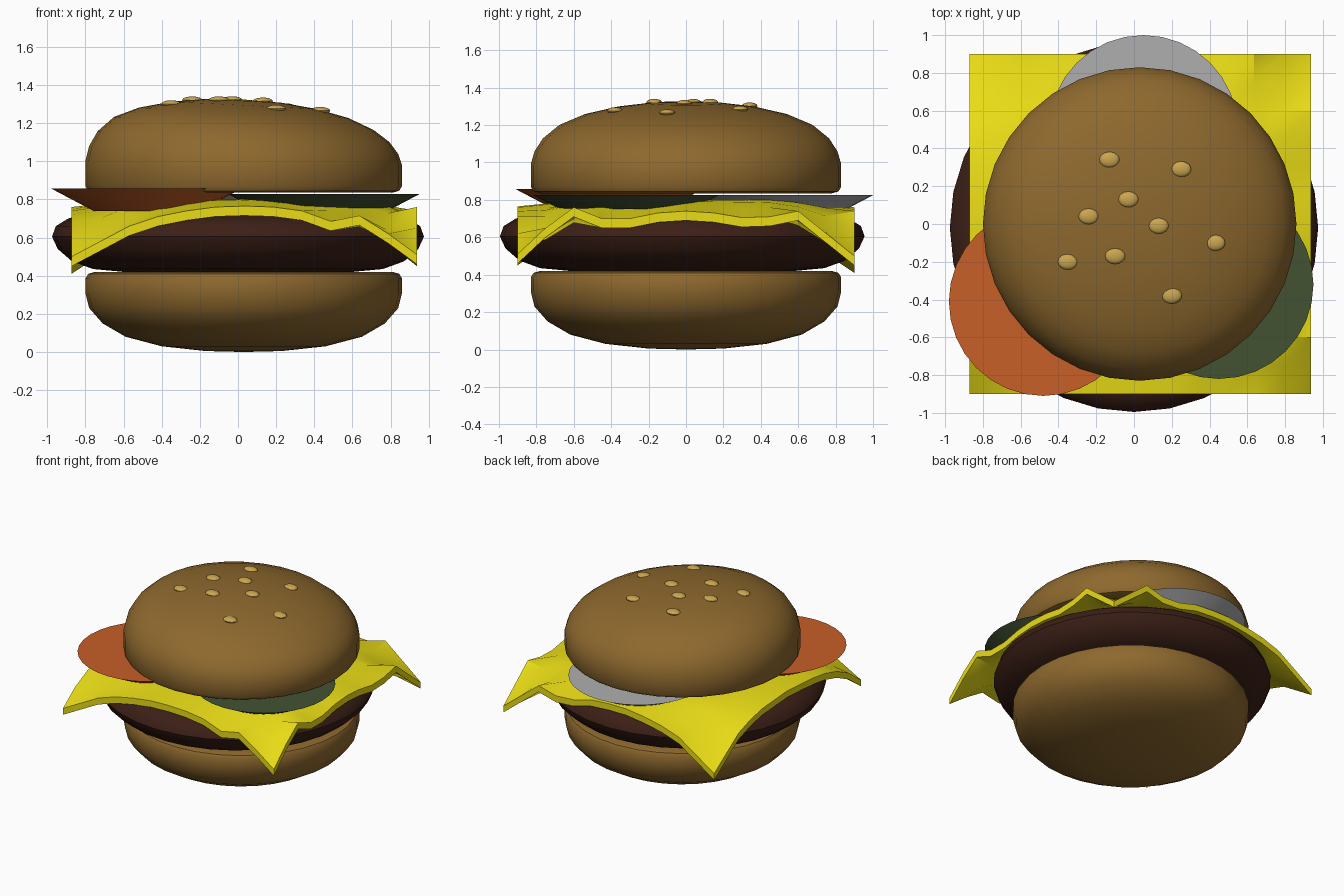
import bpy, bmesh, math
from mathutils import Vector
from mathutils.bvhtree import BVHTree

if "Cube" in bpy.data.objects:
    bpy.data.objects.remove(bpy.data.objects["Cube"])


def material(name, rgb):
    m = bpy.data.materials.new(name)
    m.diffuse_color = (*rgb, 1)
    m.use_nodes = True
    m.node_tree.nodes["Principled BSDF"].inputs["Base Color"].default_value = m.diffuse_color
    return m


BUN = material("bread", (0.27, 0.14, 0.027))
MEAT = material("meat", (0.045, 0.014, 0.008))
YELLOW = material("cheese", (0.82, 0.72, 0.008))
ORANGE = material("tomato", (0.58, 0.115, 0.021))
GREEN = material("pickle", (0.056, 0.085, 0.032))
GREY = material("onion", (0.43, 0.43, 0.43))
SEED = material("seed", (0.6, 0.38, 0.08))


def finish(name, bm, mat, angle=40):
    bmesh.ops.recalc_face_normals(bm, faces=bm.faces)
    me = bpy.data.meshes.new(name)
    bm.to_mesh(me)
    bm.free()
    ob = bpy.data.objects.new(name, me)
    bpy.context.collection.objects.link(ob)
    me.materials.append(mat)
    bpy.ops.object.select_all(action='DESELECT')
    ob.select_set(True)
    bpy.context.view_layer.objects.active = ob
    bpy.ops.object.shade_smooth_by_angle(angle=math.radians(angle))
    return ob


def lathe(profile, cx, cy, sides=32):
    """Spin a (radius, z) profile about a vertical axis."""
    bm = bmesh.new()
    vs = [bm.verts.new((r, 0, z)) for r, z in profile]
    es = [bm.edges.new(p) for p in zip(vs, vs[1:])]
    bmesh.ops.spin(bm, geom=vs + es, cent=(0, 0, 0), axis=(0, 0, 1),
                   angle=math.tau, steps=sides, use_duplicate=False)
    bmesh.ops.remove_doubles(bm, verts=bm.verts, dist=1e-4)
    bmesh.ops.translate(bm, verts=bm.verts, vec=(cx, cy, 0))
    return bm


# bottom bun
finish("bottom_bun", lathe([(0, 0), (0.2, 0.005), (0.43, 0.03), (0.62, 0.08),
       (0.74, 0.15), (0.81, 0.23), (0.83, 0.31), (0.83, 0.385), (0.815, 0.41),
       (0.78, 0.42), (0, 0.42)], 0.03, 0), BUN)

# patty
finish("patty", lathe([(0, 0.42), (0.6, 0.42), (0.76, 0.435), (0.87, 0.475),
       (0.945, 0.54), (0.975, 0.605), (0.955, 0.66), (0.89, 0.70), (0.78, 0.73),
       (0, 0.735)], 0, -0.02), MEAT)

# cheese slice: heights of its underside along the four edges
FRONT = [.45, .53, .61, .66, .69, .71, .715, .71, .69, .635, .665, .57, .46]
RIGHT = [.46, .60, .71, .65, .65, .68, .69, .68, .655, .66, .69, .57, .45]
BACK = [.41, .51, .61, .66, .69, .71, .71, .70, .66, .65, .69, .57, .45]
LEFT = [.45, .56, .63, .67, .69, .70, .71, .70, .69, .66, .61, .51, .41]


def sample(row, t):
    f = (t + 1) * 6
    i = max(0, min(11, int(f)))
    return row[i] + (row[i + 1] - row[i]) * (f - i)


def drape(u, v):
    s = max(abs(u), abs(v))
    w = max(0, (s - 0.62) / 0.38)
    if w == 0:
        return 0.75
    if abs(u) > abs(v):
        edge = sample(RIGHT if u > 0 else LEFT, v / s)
    else:
        edge = sample(BACK if v > 0 else FRONT, u / s)
    return 0.75 + (edge - 0.75) * w


bm = bmesh.new()
bmesh.ops.create_grid(bm, x_segments=12, y_segments=12, size=1)
for v in bm.verts:
    u, w = v.co.x, v.co.y
    v.co = (0.033 + 0.905 * u, 0.90 * w, drape(u, w))
top = bmesh.ops.extrude_face_region(bm, geom=bm.faces[:], use_keep_orig=True)
bmesh.ops.translate(bm, vec=(0, 0, 0.05),
                    verts=[g for g in top["geom"] if isinstance(g, bmesh.types.BMVert)])
finish("cheese", bm, YELLOW, 30)

# tapered vegetable slices
for name, x, y, z0, z1, mat in (("tomato_slice", -0.48, -0.41, 0.74, 0.857, ORANGE),
                                ("pickle_slice", 0.45, -0.32, 0.75, 0.827, GREEN),
                                ("onion_slice", 0.05, 0.50, 0.76, 0.825, GREY)):
    low = 0.5 - 1.9 * (z1 - z0)
    finish(name, lathe([(0, z0), (low, z0), (0.5, z1), (0, z1)], x, y), mat, 20)

# top bun, sheared so its right shoulder sits lower
bm = lathe([(0, 0.835), (0.78, 0.835), (0.815, 0.845), (0.83, 0.87), (0.83, 0.99),
            (0.81, 1.06), (0.765, 1.13), (0.68, 1.20), (0.55, 1.255), (0.38, 1.295),
            (0.2, 1.318), (0, 1.325)], 0.03, 0)
for v in bm.verts:
    v.co.z -= 0.05 * v.co.x * max(0, min(1, (v.co.z - 0.9) / 0.3))
surface = BVHTree.FromBMesh(bm)
finish("top_bun", bm, BUN)

# sesame seeds resting on the top bun
SEEDS = [(-.13, .34), (.25, .29), (-.03, .13), (-.24, .04), (.13, -.01),
         (.43, -.10), (-.35, -.20), (-.10, -.17), (.20, -.38)]
for i, (x, y) in enumerate(SEEDS):
    hit, normal, _, _ = surface.ray_cast(Vector((x, y, 3)), Vector((0, 0, -1)))
    bm = bmesh.new()
    bmesh.ops.create_uvsphere(bm, u_segments=16, v_segments=8, radius=1)
    bmesh.ops.scale(bm, verts=bm.verts, vec=(0.053, 0.042, 0.019))
    bmesh.ops.translate(bm, verts=bm.verts, vec=hit)
    finish(f"seed_{i + 1}", bm, SEED)
